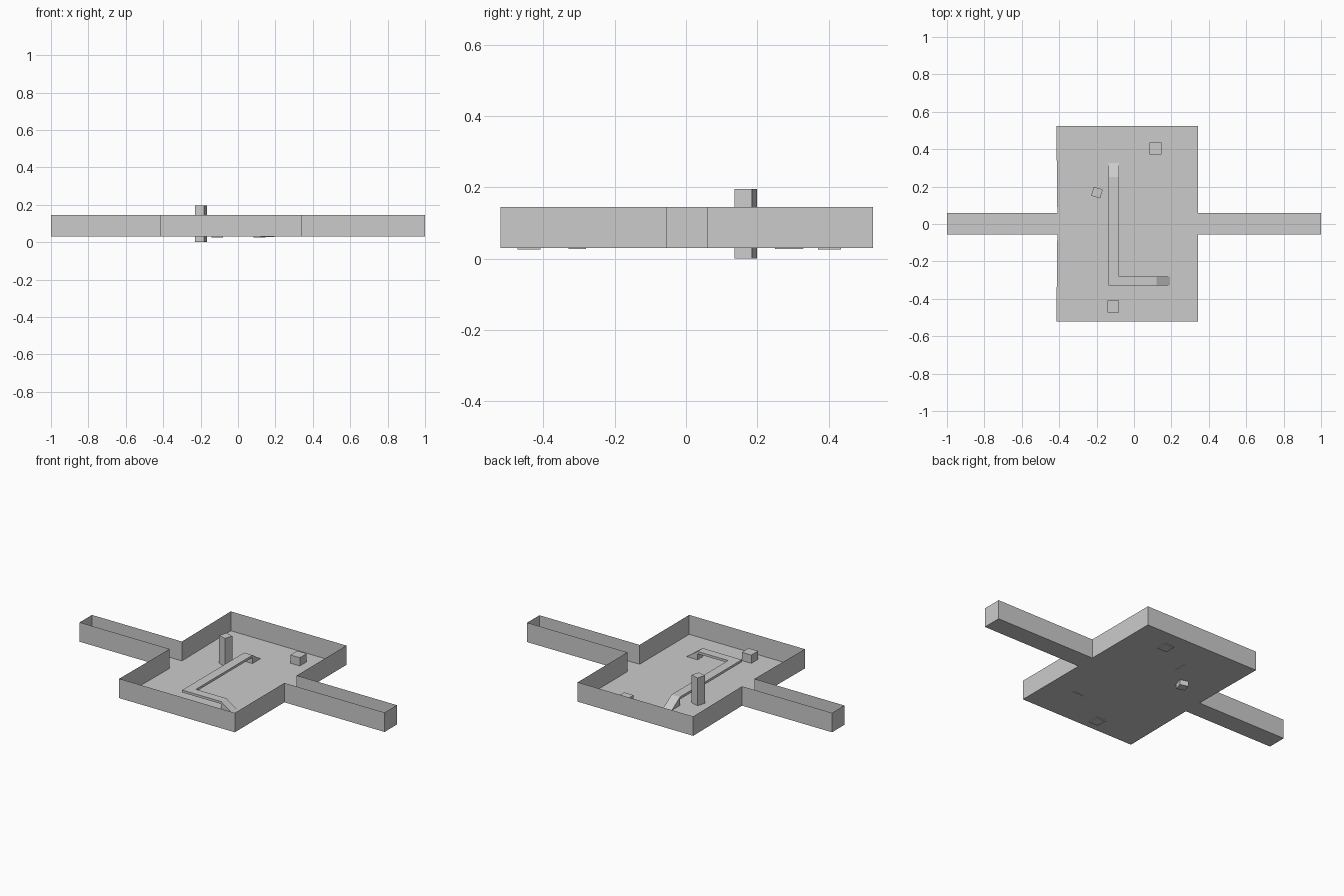
import bpy, bmesh, math

if "Cube" in bpy.data.objects:
    bpy.data.objects.remove(bpy.data.objects["Cube"])

FLOOR, TOP = 0.03, 0.145


def finish(name, bm):
    bmesh.ops.recalc_face_normals(bm, faces=bm.faces)
    mesh = bpy.data.meshes.new(name)
    bm.to_mesh(mesh)
    bm.free()
    ob = bpy.data.objects.new(name, mesh)
    bpy.context.collection.objects.link(ob)
    return ob


def box(name, centre, size, turn=0):
    bpy.ops.mesh.primitive_cube_add(size=1, location=centre, rotation=(0, 0, math.radians(turn)))
    ob = bpy.context.object
    ob.name = name
    ob.scale = size
    return ob


def prism(name, points, offset):
    """Close a solid between a flat profile and its shifted copy."""
    bm = bmesh.new()
    face = bm.faces.new([bm.verts.new(p) for p in points])
    new = bmesh.ops.extrude_face_region(bm, geom=[face], use_keep_orig=True)["geom"]
    bmesh.ops.translate(bm, vec=offset, verts=[g for g in new if isinstance(g, bmesh.types.BMVert)])
    return finish(name, bm)


# Open-topped room with two corridors: paper-thin walls around one floor
plan = [(-1, -0.055), (-0.41, -0.055), (-0.415, -0.52), (0.343, -0.52),
        (0.343, -0.055), (1, -0.055), (1, 0.06), (0.343, 0.06),
        (0.343, 0.525), (-0.415, 0.525), (-0.41, 0.06), (-1, 0.06)]
bm = bmesh.new()
low = [bm.verts.new((x, y, FLOOR)) for x, y in plan]
high = [bm.verts.new((x, y, TOP)) for x, y in plan]
bm.faces.new(low)
for i in range(len(plan)):
    j = (i + 1) % len(plan)
    bm.faces.new((low[i], low[j], high[j], high[i]))
finish("room_shell", bm)

# Raised L-shaped walkway slab
deck, under, base = 0.08, 0.066, 0.027
path = [(-0.135, 0.25), (-0.135, -0.33), (0.12, -0.33),
        (0.12, -0.28), (-0.08, -0.28), (-0.08, 0.25)]
prism("walkway_deck", [(x, y, under) for x, y in path], (0, 0, deck - under))

# Solid ramps down from both ends of the walkway
prism("back_ramp", [(-0.135, 0.25, base), (-0.135, 0.33, base), (-0.135, 0.25, deck)], (0.055, 0, 0))
prism("side_ramp", [(0.12, -0.33, base), (0.197, -0.33, base), (0.12, -0.33, deck)], (0, 0.05, 0))

# Crates and the turned pillar, which passes through the floor
for name, x, y in (("back_crate", 0.115, 0.403), ("front_crate", -0.111, -0.441)):
    box(name, (x, y, 0.052), (0.062, 0.064, 0.054))
box("pillar", (-0.198, 0.168, 0.0975), (0.05, 0.05, 0.195), -17)
